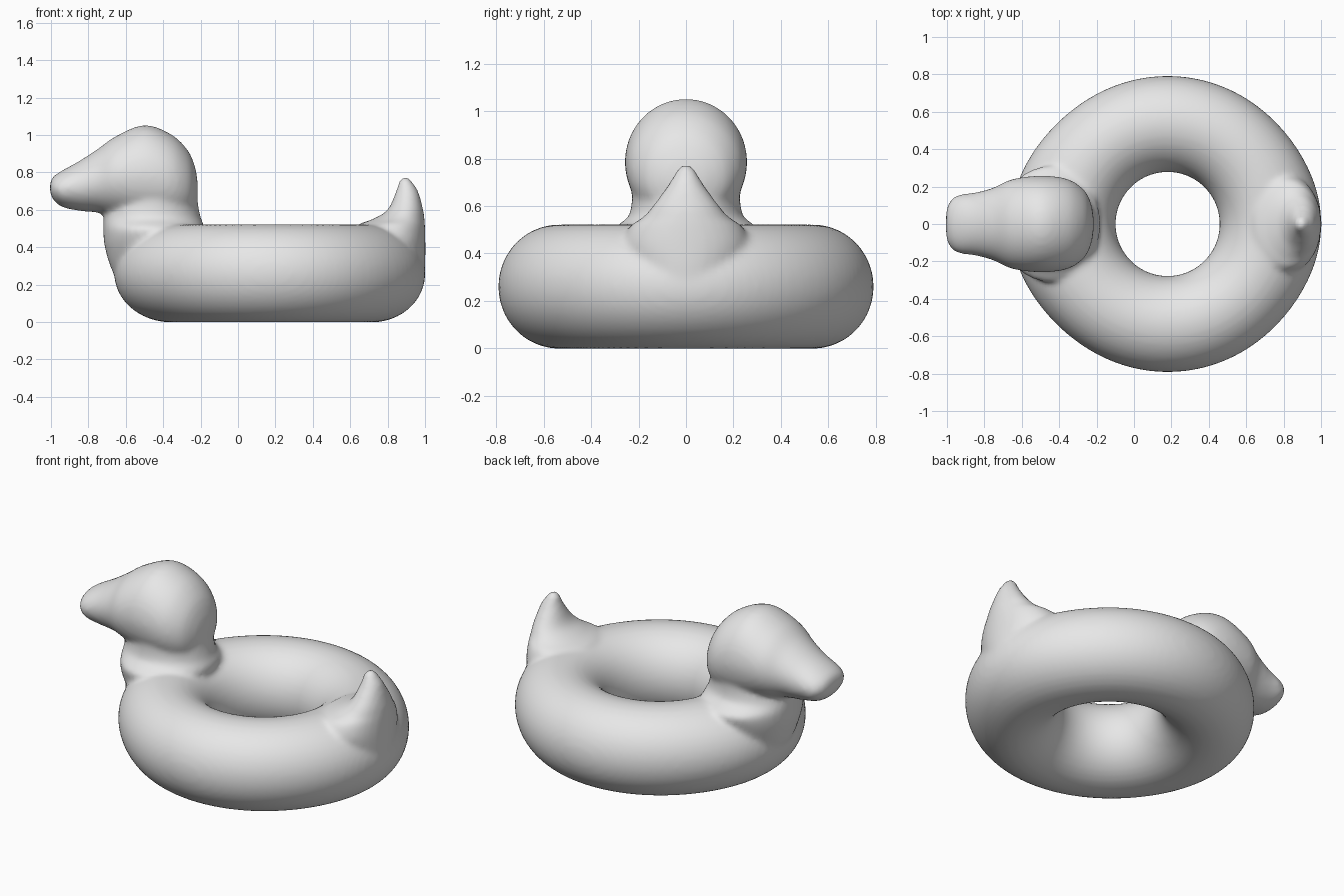
import bpy, bmesh
from math import sin, cos, pi

cube = bpy.data.objects.get("Cube")
if cube:
    bpy.data.objects.remove(cube)

grey = bpy.data.materials.new("plain_grey")
grey.use_nodes = True
colour = (0.8, 0.8, 0.8, 1)
grey.diffuse_color = colour
grey.node_tree.nodes["Principled BSDF"].inputs["Base Color"].default_value = colour

bm = bmesh.new()


def skin(rings, closed=False):
    """Join rings of points with quads, capping the ends of open tubes."""
    loops = [[bm.verts.new(p) for p in ring] for ring in rings]
    pairs = list(zip(loops, loops[1:]))
    if closed:
        pairs.append((loops[-1], loops[0]))
    else:
        bm.faces.new(loops[0][::-1])
        bm.faces.new(loops[-1])
    for a, b in pairs:
        for i in range(len(a)):
            j = (i + 1) % len(a)
            bm.faces.new((a[i], a[j], b[j], b[i]))


def refine(rows, steps=5):
    """Catmull-Rom interpolation of section rows."""
    out = []
    for i in range(len(rows) - 1):
        p = [rows[max(0, min(len(rows) - 1, i + k))] for k in (-1, 0, 1, 2)]
        for s in range(steps):
            t = s / steps
            out.append([b + t / 2 * (c - a + t * (2*a - 5*b + 4*c - d + t * (3*(b - c) + d - a)))
                        for a, b, c, d in zip(*p)])
    return out + [rows[-1]]


def loft(rows, upright):
    """Rows are (station, low, high, half width), symmetric about y = 0."""
    rings = []
    for s, low, high, half in refine(rows):
        ring = []
        for i in range(40):
            a = 2 * pi * i / 40
            u, y = (low + high) / 2 + (high - low) / 2 * cos(a), half * sin(a)
            ring.append((u, y, s) if upright else (s, y, u))
        rings.append(ring)
    skin(rings)


# Swim ring, slightly drawn out at breast and rump
rings = []
for i in range(96):
    t = 2 * pi * i / 96
    ring = []
    for j in range(40):
        p = 2 * pi * j / 40
        pull = max(0, cos(p)) * (0.05 * max(0, -cos(t)) ** 6 + 0.03 * max(0, cos(t)) ** 8)
        r = 0.535 + 0.257 * cos(p) + pull
        ring.append((0.18 + r * cos(t), r * sin(t), 0.26 + 0.262 * sin(p)))
    rings.append(ring)
skin(rings, closed=True)

# Head and bill, lofted along x
loft([(-1.005, .69, .75, .07), (-.985, .65, .78, .12), (-.94, .615, .81, .155),
      (-.85, .595, .86, .168), (-.75, .585, .925, .195), (-.65, .56, .995, .24),
      (-.5, .52, 1.053, .258), (-.36, .52, 1.005, .242), (-.27, .55, .92, .185),
      (-.23, .62, .83, .11), (-.215, .7, .74, .03)], upright=False)

# Neck and breast, lofted along z
loft([(.1, -.53, -.25, .15), (.25, -.66, -.2, .22), (.4, -.712, -.2, .28),
      (.49, -.72, -.18, .31), (.525, -.72, -.185, .28), (.56, -.718, -.2, .24),
      (.64, -.695, -.214, .228), (.74, -.64, -.217, .235)], upright=True)

# Pointed tail, lofted along z
loft([(.2, .7, .98, .12), (.3, .68, 1.0, .2), (.42, .64, 1.002, .26),
      (.51, .63, 1.0, .24), (.55, .72, .997, .185), (.6, .80, .99, .14),
      (.7, .845, .963, .068), (.75, .86, .93, .04), (.775, .88, .91, .015)], upright=True)

bmesh.ops.recalc_face_normals(bm, faces=bm.faces)
mesh = bpy.data.meshes.new("duck_swim_ring")
bm.to_mesh(mesh)
bm.free()
mesh.materials.append(grey)
duck = bpy.data.objects.new("duck_swim_ring", mesh)
bpy.context.collection.objects.link(duck)

# Fuse the parts into one soft inflated skin
fuse = duck.modifiers.new("fuse", 'REMESH')
fuse.mode = 'VOXEL'
fuse.voxel_size = 0.016
fuse.use_smooth_shade = True
soften = duck.modifiers.new("soften", 'SMOOTH')
soften.factor = 0.5
soften.iterations = 7
for poly in mesh.polygons:
    poly.use_smooth = True
